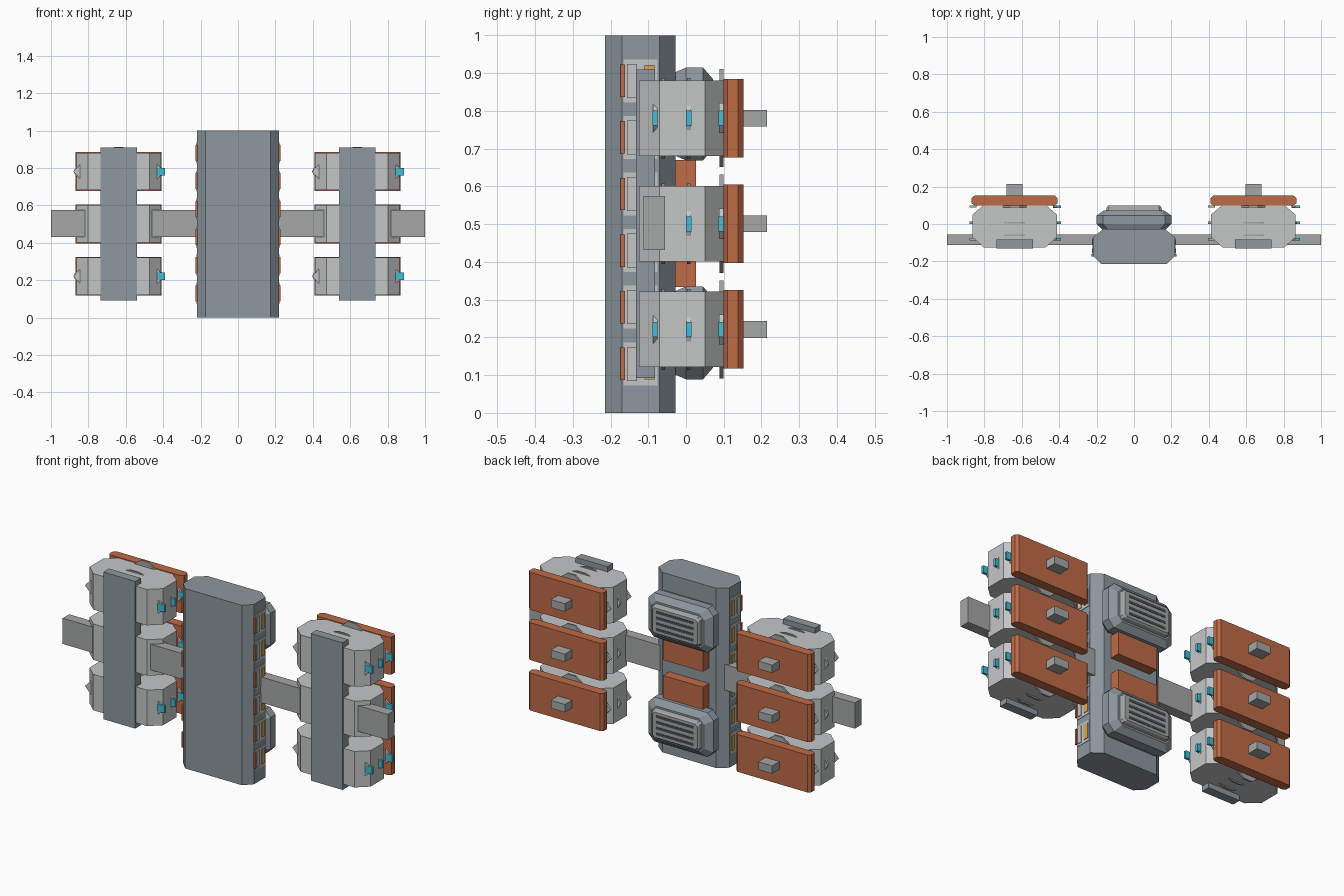
import bpy, bmesh

if "Cube" in bpy.data.objects:
    bpy.data.objects.remove(bpy.data.objects["Cube"])


def material(name, rgb):
    m = bpy.data.materials.new(name)
    m.diffuse_color = (*rgb, 1)
    m.use_nodes = True
    m.node_tree.nodes["Principled BSDF"].inputs["Base Color"].default_value = m.diffuse_color
    return m


SLATE = material("slate grey", (0.27, 0.315, 0.35))
PALE = material("pale grey", (0.56, 0.57, 0.575))
GREY = material("mid grey", (0.38, 0.385, 0.39))
ORANGE = material("burnt orange", (0.52, 0.145, 0.062))
CYAN = material("cyan", (0.06, 0.50, 0.66))
YELLOW = material("amber", (0.68, 0.40, 0.09))
DARK = material("dark grey", (0.07, 0.08, 0.09))


def loft(name, rings, mat):
    """Skin a list of equal-length point rings and cap both ends."""
    bm = bmesh.new()
    loops = [[bm.verts.new(p) for p in r] for r in rings]
    n = len(loops[0])
    for a, b in zip(loops, loops[1:]):
        for i in range(n):
            j = (i + 1) % n
            bm.faces.new((a[i], a[j], b[j], b[i]))
    bm.faces.new(loops[0])
    bm.faces.new(loops[-1][::-1])
    bmesh.ops.recalc_face_normals(bm, faces=bm.faces)
    me = bpy.data.meshes.new(name)
    bm.to_mesh(me)
    bm.free()
    me.materials.append(mat)
    ob = bpy.data.objects.new(name, me)
    bpy.context.collection.objects.link(ob)
    return ob


def prism_z(name, pts, z0, z1, mat):
    return loft(name, [[(x, y, z) for x, y in pts] for z in (z0, z1)], mat)


def prism_y(name, pts, y0, y1, mat):
    return loft(name, [[(x, y, z) for x, z in pts] for y in (y0, y1)], mat)


def box(name, x0, x1, y0, y1, z0, z1, mat):
    return prism_z(name, [(x0, y0), (x1, y0), (x1, y1), (x0, y1)], z0, z1, mat)


def octagon(hx, hz, c, cx=0, cz=0):
    return [(cx + x, cz + z) for x, z in (
        (-hx + c, -hz), (hx - c, -hz), (hx, -hz + c), (hx, hz - c),
        (hx - c, hz), (-hx + c, hz), (-hx, hz - c), (-hx, -hz + c))]


# central hull
prism_z("main_hull", [(-.175, -.215), (.175, -.215), (.218, -.17), (.218, -.07),
                      (.165, -.028), (-.165, -.028), (-.218, -.07), (-.218, -.17)], 0, 1, SLATE)

# six hatch bays along each side of the hull
for s in (-1, 1):
    for i in range(6):
        z = 0.13 + i * 0.15

        def plate(name, d, y0, y1, h, mat, base=.216):
            a, b = sorted((s * base, s * d))
            box(name, a, b, y0, y1, z - h, z + h, mat)
        plate("hatch_plate", .221, -.165, -.075, .057, PALE)
        plate("hatch_rail", .227, -.173, -.161, .043, ORANGE)
        plate("hatch_door", .225, -.156, -.130, .045, PALE)
        plate("hatch_lamp", .225, -.110, -.083, .042, YELLOW)

# rear engine modules with grilles, and orange covers between them
for cz, d in ((0.792, -1), (0.212, 1)):
    layers = ((-.03, .17, .11, .03), (0, .2, .123, .035),
              (.045, .2, .123, .035), (.072, .162, .092, .025))
    loft("engine_module", [[(x, y, z) for x, z in octagon(hx, hz, c, 0, cz)]
                           for y, hx, hz, c in layers], SLATE)
    loft("grille_block", [[(x, y, z) for x, z in octagon(hx, hz, .012, 0, cz)]
                          for y, hx, hz in ((.07, .15, .082), (.09, .145, .077), (.098, .138, .07))], GREY)
    for k in range(4):
        z = cz + (k - 1.5) * 0.032
        box("grille_slot", -.115, .115, .095, .1, z - .007, z + .007, DARK)
    z0, z1 = sorted((cz + d * .122, cz + d * .247))
    box("rear_cover", -.122, .122, -.03, .027, z0, z1, ORANGE)

# cross beam through everything
box("cross_beam", -1, 1, -.112, -.055, .432, .575, GREY)

# side racks: three pods each
for cx in (-.638, .638):
    box("rack_rail", cx - .098, cx + .098, -.132, -.082, .092, .91, SLATE)
    for cz in (.221, .501, .781):
        # pod body
        prism_z("pod", [(cx + x, y) for x, y in (
            (-.165, -.125), (.165, -.125), (.226, -.07), (.226, .05),
            (.165, .102), (-.165, .102), (-.226, .05), (-.226, -.07))],
            cz - .1, cz + .1, PALE)
        # orange back panel with bevelled ends
        prism_z("back_panel", [(cx + x, y) for x, y in (
            (-.215, .1), (.215, .1), (.23, .11), (.23, .138), (.215, .152),
            (-.215, .152), (-.23, .138), (-.23, .11))], cz - .104, cz + .104, ORANGE)
        box("panel_knob", cx - .043, cx + .043, .15, .215, cz - .022, cz + .022, GREY)
        # fins on the sides, with cyan tips on the right
        for y, w in ((-.082, .205), (.007, .222), (.093, .205)):
            for s in (-1, 1):
                prism_y("side_fin", [(cx + s * w, cz - .04), (cx + s * .242, cz),
                                     (cx + s * w, cz + .04)], y - .006, y + .006, PALE)
            box("fin_tip", cx + w, cx + .249, y - .007, y + .007, cz - .02, cz + .02, CYAN)
        # low ridges on top and bottom
        for y, h in ((-.06, .107), (.007, .107), (.094, .13)):
            for s in (-1, 1):
                prism_y("end_ridge", [(cx - .065, cz + s * .098), (cx + .065, cz + s * .098),
                                      (cx + .025, cz + s * h), (cx - .025, cz + s * h)],
                        y - .005, y + .005, GREY)
